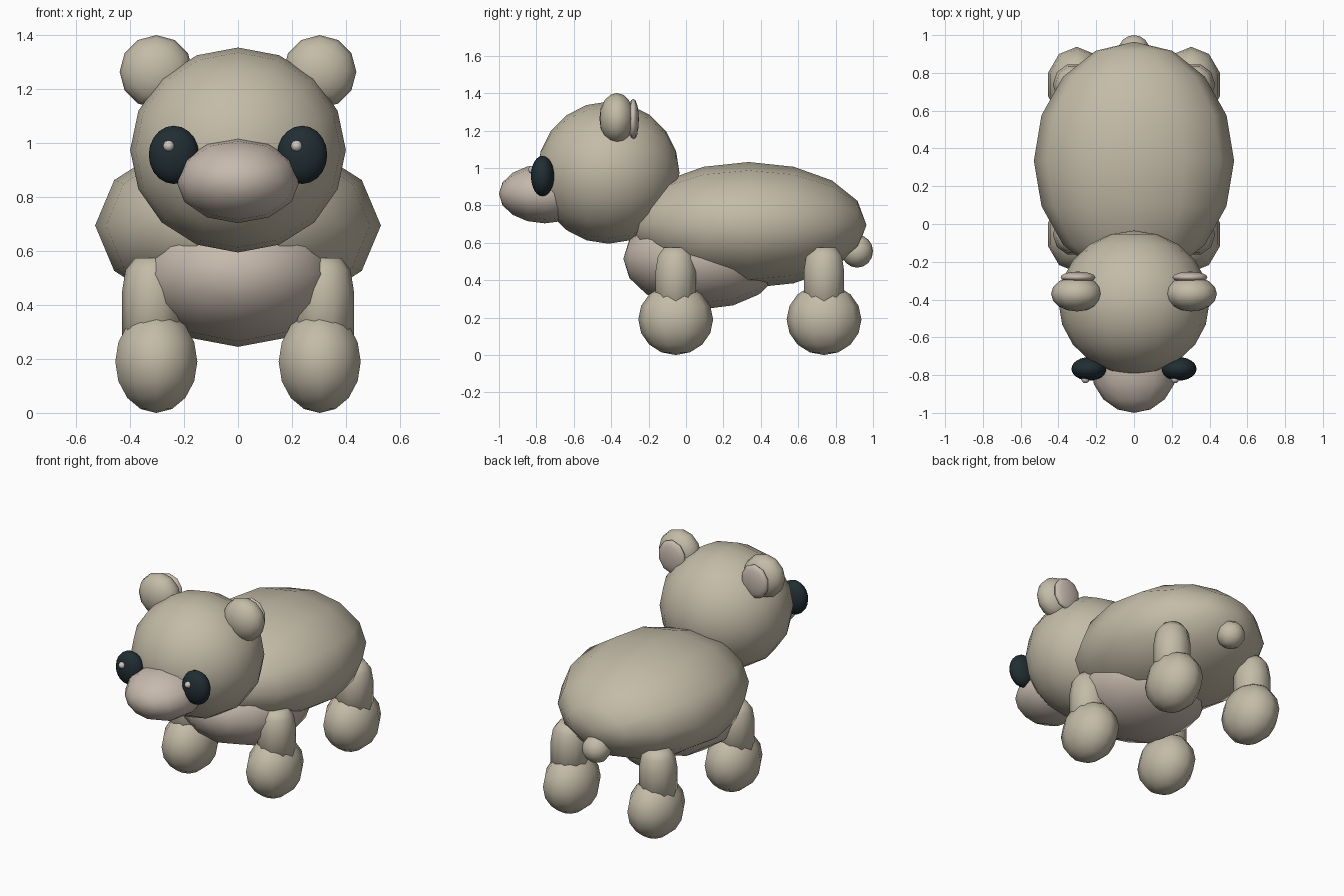
import bpy, bmesh
from math import pi, sin, cos
from mathutils import Matrix

if "Cube" in bpy.data.objects:
    bpy.data.objects.remove(bpy.data.objects["Cube"])


def material(name, rgb):
    m = bpy.data.materials.new(name)
    m.diffuse_color = (*rgb, 1)
    m.use_nodes = True
    m.node_tree.nodes["Principled BSDF"].inputs["Base Color"].default_value = m.diffuse_color
    return m


FUR = material("fur", (0.55, 0.50, 0.39))
PALE = material("pale_fur", (0.57, 0.49, 0.42))
DARK = material("dark", (0.015, 0.027, 0.033))
WHITE = material("glint", (0.62, 0.57, 0.53))


def finish(name, bm, mat):
    mesh = bpy.data.meshes.new(name)
    bmesh.ops.recalc_face_normals(bm, faces=bm.faces)
    bm.to_mesh(mesh)
    bm.free()
    mesh.materials.append(mat)
    for p in mesh.polygons:
        p.use_smooth = True
    ob = bpy.data.objects.new(name, mesh)
    bpy.context.collection.objects.link(ob)
    return ob


def ball(name, centre, radii, mat=FUR, sides=12, rings=8, pole="Y"):
    """Faceted ellipsoid with its pole along Y or Z."""
    bm = bmesh.new()
    bmesh.ops.create_uvsphere(bm, u_segments=sides, v_segments=rings, radius=1)
    if pole == "Y":
        bm.transform(Matrix.Rotation(pi / 2, 4, "X"))
    bm.transform(Matrix.Translation(centre) @ Matrix.Diagonal((*radii, 1)))
    return finish(name, bm, mat)


def leg(name, x, y, profile, sides=10):
    """Upright round leg from (radius, height) rings, capped at both ends."""
    bm = bmesh.new()
    loops = [[bm.verts.new((x + r * cos(2 * pi * i / sides),
                            y + r * sin(2 * pi * i / sides), z))
              for i in range(sides)] for r, z in profile]
    for a, b in zip(loops, loops[1:]):
        for i in range(sides):
            j = (i + 1) % sides
            bm.faces.new((a[i], a[j], b[j], b[i]))
    bm.faces.new(loops[0][::-1])
    bm.faces.new(loops[-1])
    return finish(name, bm, FUR)


# torso, belly and tail
ball("body", (0, 0.335, 0.695), (0.53, 0.63, 0.337))
ball("belly", (0, 0.09, 0.515), (0.385, 0.425, 0.27), PALE)
ball("tail", (0, 0.915, 0.555), (0.088, 0.085, 0.088), sides=10)

# head and muzzle
ball("head", (0, -0.415, 0.975), (0.40, 0.38, 0.38), sides=16, rings=10)
ball("muzzle", (0, -0.755, 0.862), (0.23, 0.245, 0.158), PALE)

for s, side in ((-1, "left"), (1, "right")):
    # ears with a thin pad behind
    ball(side + "_ear", (s * 0.303, -0.37, 1.265), (0.136, 0.093, 0.136))
    ball(side + "_ear_pad", (s * 0.297, -0.282, 1.26), (0.097, 0.03, 0.11), PALE, 10)
    # eyes, both glints shifted the same way
    ball(side + "_eye", (s * 0.238, -0.767, 0.957), (0.093, 0.062, 0.108), DARK, 20, 12)
    ball(side + "_eye_glint", (s * 0.237 - 0.02, -0.822, 0.99), (0.021, 0.021, 0.021), WHITE)
    # legs with big round paws
    for y, end in ((-0.055, "front"), (0.738, "back")):
        leg(f"{end}_{side}_leg", s * 0.317, y,
            [(0.113, 0.2), (0.113, 0.45), (0.10, 0.53), (0.065, 0.575)])
        ball(f"{end}_{side}_paw", (s * 0.303, y, 0.19), (0.16, 0.2, 0.19),
             sides=10, rings=8, pole="Z")
